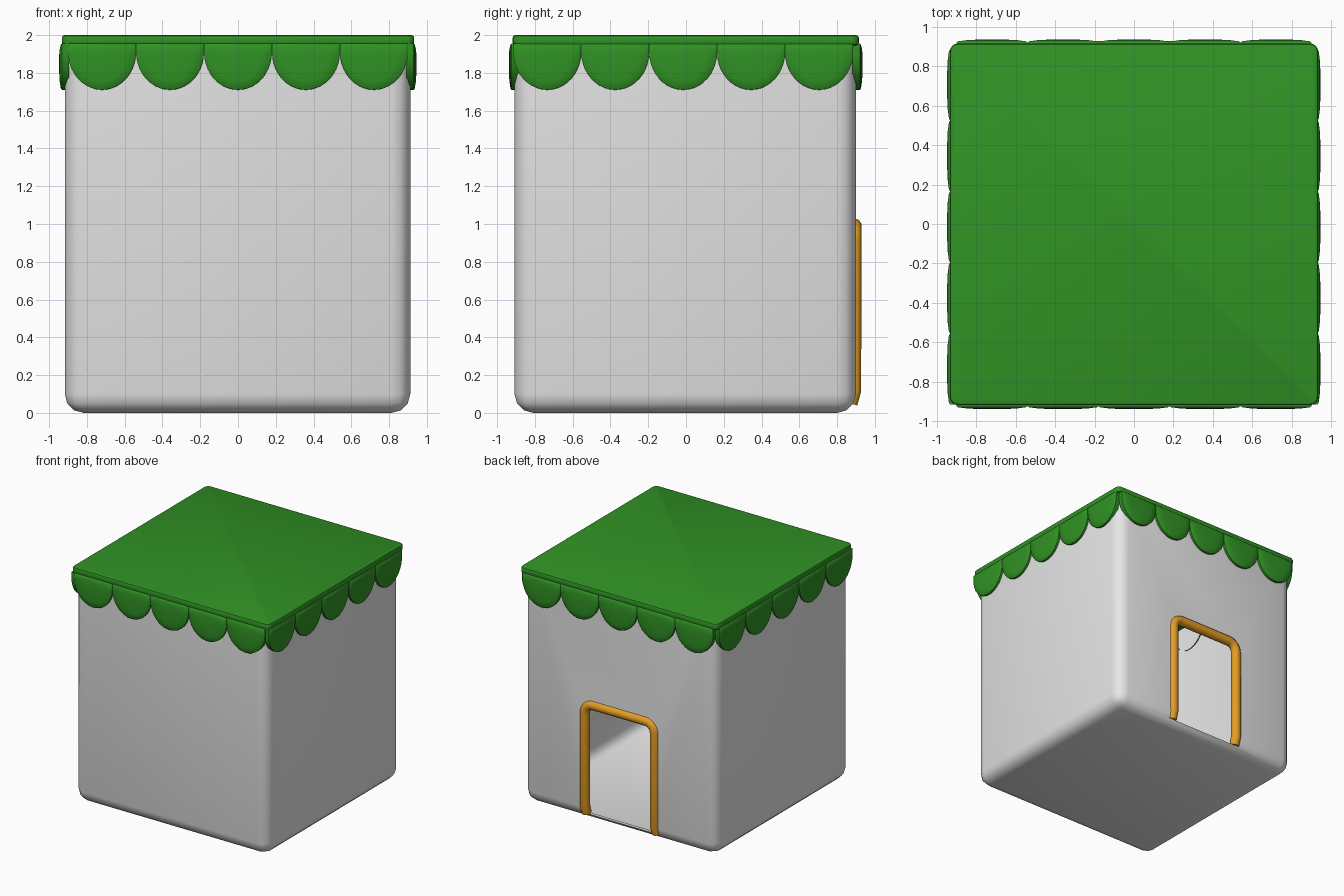
import bpy, bmesh, math
from mathutils import Vector, Matrix

if "Cube" in bpy.data.objects:
    bpy.data.objects.remove(bpy.data.objects["Cube"])


def material(name, rgb):
    m = bpy.data.materials.new(name)
    m.diffuse_color = (*rgb, 1)
    m.use_nodes = True
    m.node_tree.nodes["Principled BSDF"].inputs["Base Color"].default_value = m.diffuse_color
    return m


GREY = material("light grey", (0.8, 0.8, 0.8))
GREEN = material("leaf green", (0.03, 0.29, 0.018))
ORANGE = material("orange", (0.77, 0.34, 0.018))


def add(name, bm, mat):
    bmesh.ops.recalc_face_normals(bm, faces=bm.faces)
    me = bpy.data.meshes.new(name)
    bm.to_mesh(me)
    bm.free()
    me.materials.append(mat)
    ob = bpy.data.objects.new(name, me)
    bpy.context.collection.objects.link(ob)
    return ob


def finish(ob, angle=40):
    bpy.ops.object.select_all(action='DESELECT')
    ob.select_set(True)
    bpy.context.view_layer.objects.active = ob
    bpy.ops.object.convert(target='MESH')
    bpy.ops.object.shade_smooth_by_angle(angle=math.radians(angle))


def box(lo, hi):
    bm = bmesh.new()
    bmesh.ops.create_cube(bm, size=1)
    lo, hi = Vector(lo), Vector(hi)
    for v in bm.verts:
        v.co = Vector((lo[i] + (v.co[i] + 0.5) * (hi[i] - lo[i]) for i in range(3)))
    return bm


def bevel(bm, test, width, segments):
    edges = [e for e in bm.edges if test(e.verts[0].co, e.verts[1].co)]
    bmesh.ops.bevel(bm, geom=edges, offset=width, offset_type='OFFSET',
                    segments=segments, profile=0.5, affect='EDGES')


def arch(half, bottom, top, r, n=6):
    """Doorway outline in (x, z), from right foot over the top to left foot."""
    pts = [(half, bottom)]
    for cx, a0 in ((half - r, 0), (r - half, 90)):
        for i in range(n + 1):
            a = math.radians(a0 + 90 * i / n)
            pts.append((cx + r * math.cos(a), top - r + r * math.sin(a)))
    return pts + [(-half, bottom)]


# Doorway cutter
bm = bmesh.new()
face = bm.faces.new([bm.verts.new((x, 0.78, z)) for x, z in arch(0.33, 0.045, 0.99, 0.08)])
ext = bmesh.ops.extrude_face_region(bm, geom=[face])
bmesh.ops.translate(bm, vec=(0, 0.3, 0),
                    verts=[v for v in ext['geom'] if isinstance(v, bmesh.types.BMVert)])
cutter = add("doorway_cutter", bm, GREY)
cutter.hide_render = True

# Hollow body with rounded sides and base
bm = box((-0.917, -0.908, 0), (0.912, 0.9, 1.96))
bevel(bm, lambda a, b: min(a.z, b.z) < 0.01, 0.1, 3)
body = add("house_body", bm, GREY)
shell = body.modifiers.new("shell", 'SOLIDIFY')
shell.thickness = 0.02
shell.offset = -1
cut = body.modifiers.new("doorway", 'BOOLEAN')
cut.operation = 'DIFFERENCE'
cut.solver = 'EXACT'
cut.object = cutter
finish(body)
bpy.data.objects.remove(cutter)

# Roof slab
bm = box((-0.933, -0.918, 1.945), (0.933, 0.915, 2.0))
bevel(bm, lambda a, b: abs(a.z - b.z) > 0.01, 0.04, 4)
bevel(bm, lambda a, b: abs(a.z - b.z) < 0.01, 0.014, 2)
finish(add("roof_slab", bm, GREEN))

# Scalloped trim, five domed flaps on each side
OUT = [(0.18, 1.955)] + [(0.18 * math.cos(a), 1.91 - 0.2 * math.sin(a))
                         for a in (math.pi * i / 20 for i in range(21))] + [(-0.18, 1.955)]
RINGS = ((1, -0.02), (1, 0.018), (0.95, 0.024), (0.7, 0.03), (0.35, 0.033))


def flap(bm, centre, mat):
    rings = [[bm.verts.new(mat @ Vector((centre + x * s, -d, 1.86 + (z - 1.86) * s)))
              for x, z in OUT] for s, d in RINGS]
    n = len(OUT)
    for a, b in zip(rings, rings[1:]):
        for i in range(n):
            bm.faces.new((a[i], a[(i + 1) % n], b[(i + 1) % n], b[i]))
    bm.faces.new(rings[-1])


SIDES = {"front": (0, (0, -0.905)), "right": (90, (0.912, -0.015)),
         "back": (180, (0, 0.902)), "left": (270, (-0.914, -0.015))}
for side, (turn, (px, py)) in SIDES.items():
    bm = bmesh.new()
    mat = Matrix.Translation((px, py, 0)) @ Matrix.Rotation(math.radians(turn), 4, 'Z')
    for i in range(5):
        flap(bm, (i - 2) * 0.36, mat)
    finish(add(side + "_scallop_trim", bm, GREEN))

# Door frame tube, its feet following the rounded base
cu = bpy.data.curves.new("door_frame", 'CURVE')
cu.dimensions = '3D'
cu.bevel_depth = 0.04
cu.bevel_resolution = 3
cu.use_fill_caps = True
path = [(x, 0.89, z) for x, z in arch(0.33, 0.12, 0.99, 0.08)]
path = [(0.33, 0.87, 0.05)] + path + [(-0.33, 0.87, 0.05)]
sp = cu.splines.new('POLY')
sp.points.add(len(path) - 1)
for p, co in zip(sp.points, path):
    p.co = (*co, 1)
cu.materials.append(ORANGE)
frame = bpy.data.objects.new("door_frame", cu)
bpy.context.collection.objects.link(frame)
finish(frame, 50)
